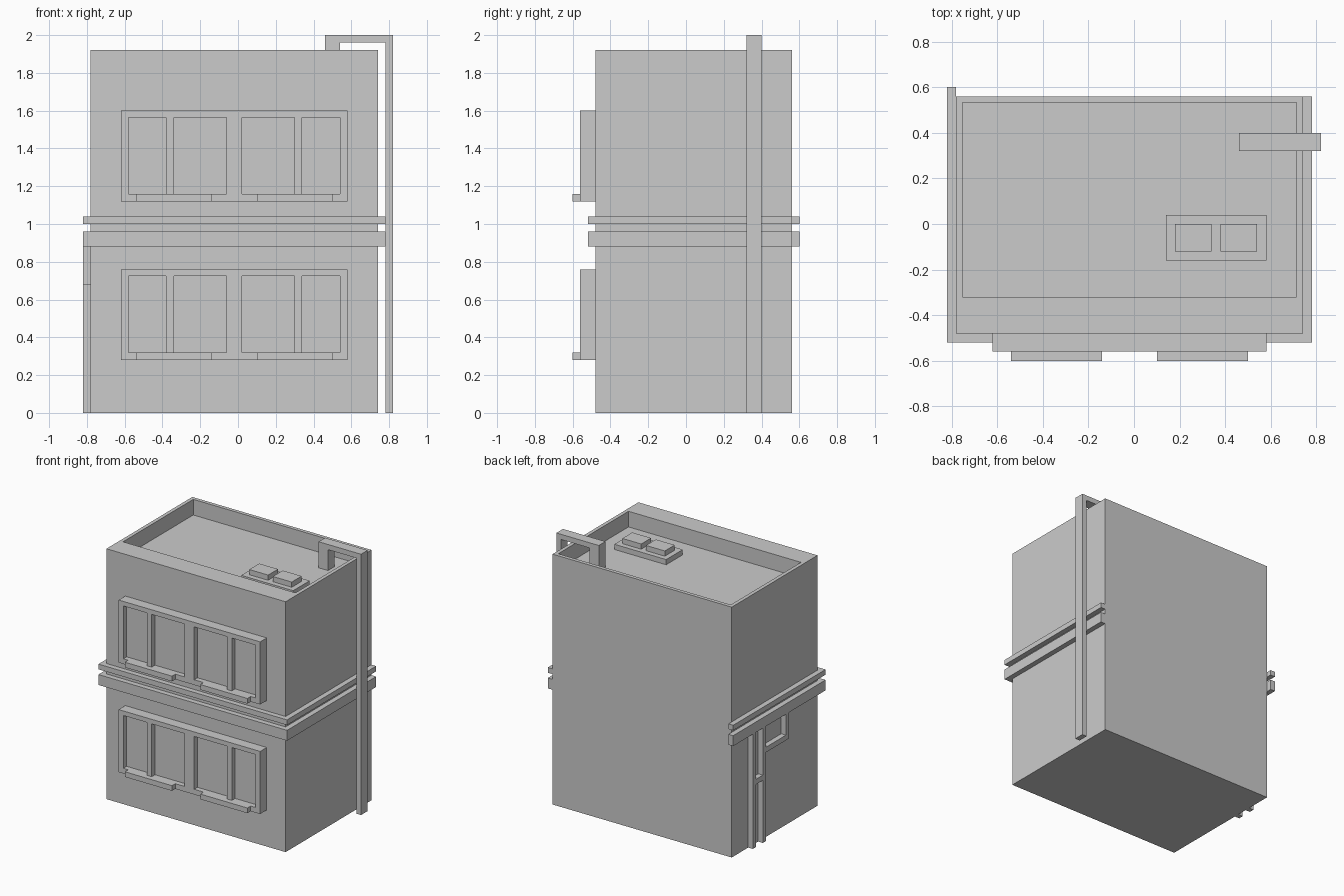
import bpy, bmesh
from mathutils import Vector

if "Cube" in bpy.data.objects:
    bpy.data.objects.remove(bpy.data.objects["Cube"])


def finish(name, bm):
    bmesh.ops.recalc_face_normals(bm, faces=bm.faces)
    mesh = bpy.data.meshes.new(name)
    bm.to_mesh(mesh)
    bm.free()
    obj = bpy.data.objects.new(name, mesh)
    bpy.context.collection.objects.link(obj)
    return obj


def box_bm(x, y, z):
    bm = bmesh.new()
    bmesh.ops.create_cube(bm, size=1)
    for v in bm.verts:
        v.co = Vector([r[0] if c < 0 else r[1] for c, r in zip(v.co, (x, y, z))])
    return bm


def box(name, x, y, z):
    return finish(name, box_bm(x, y, z))


def extrude(name, points, offset):
    bm = bmesh.new()
    face = bm.faces.new([bm.verts.new(p) for p in points])
    new = bmesh.ops.extrude_face_region(bm, geom=[face], use_keep_orig=True)["geom"]
    bmesh.ops.translate(bm, vec=offset, verts=[g for g in new if isinstance(g, bmesh.types.BMVert)])
    return finish(name, bm)


def window_panel(name, z0):
    """Projecting panel with four recessed panes in its front face."""
    panes = [(-0.58, -0.38), (-0.34, -0.06), (0.02, 0.30), (0.34, 0.54)]
    bottom, top = z0 + 0.04, z0 + 0.445
    bm = box_bm((-0.62, 0.58), (-0.56, -0.48), (z0, z0 + 0.48))
    cuts = [((x, 0, 0), (1, 0, 0)) for pane in panes for x in pane]
    cuts += [((0, 0, z), (0, 0, 1)) for z in (bottom, top)]
    for co, no in cuts:
        bmesh.ops.bisect_plane(bm, geom=bm.verts[:] + bm.edges[:] + bm.faces[:],
                               plane_co=co, plane_no=no)
    bm.normal_update()
    cells = []
    for f in bm.faces:
        c = f.calc_center_median()
        if c.y < -0.559 and bottom < c.z < top and any(a < c.x < b for a, b in panes):
            cells.append(f)
    new = bmesh.ops.extrude_discrete_faces(bm, faces=cells)["faces"]
    bmesh.ops.translate(bm, vec=(0, 0.04, 0), verts=[v for f in new for v in f.verts])
    bmesh.ops.dissolve_limit(bm, angle_limit=0.01, verts=bm.verts[:], edges=bm.edges[:])
    return finish(name, bm)


# Building body with sunken roof and a wide front parapet
bm = box_bm((-0.78, 0.74), (-0.48, 0.56), (0, 1.92))
bm.normal_update()
roof = max(bm.faces, key=lambda f: f.calc_center_median().z)
bmesh.ops.inset_individual(bm, faces=[roof], thickness=0.04)
for v in roof.verts:
    if v.co.y < 0:
        v.co.y = -0.32
floor = bmesh.ops.extrude_discrete_faces(bm, faces=[roof])["faces"][0]
bmesh.ops.translate(bm, vec=(0, 0, -0.12), verts=floor.verts[:])
finish("building_body", bm)

# Ledges wrapping the left, front and right walls
ledge = [(-0.82, 0.60), (-0.82, -0.52), (0.78, -0.52), (0.78, 0.56),
         (0.74, 0.56), (0.74, -0.48), (-0.78, -0.48), (-0.78, 0.60)]
for name, z, h in (("lower_ledge", 0.88, 0.08), ("upper_ledge", 1.00, 0.04)):
    extrude(name, [(x, y, z) for x, y in ledge], (0, 0, h))

# Window panels and sills on both floors
for level, z in (("lower", 0.28), ("upper", 1.12)):
    window_panel(level + "_window_panel", z)
    for side, x in (("left", -0.54), ("right", 0.10)):
        box(f"{level}_{side}_sill", (x, x + 0.40), (-0.60, -0.56), (z, z + 0.04))

# Drainpipe bent over the parapet
pipe = [(0.82, 0), (0.82, 2.0), (0.46, 2.0), (0.46, 1.80),
        (0.54, 1.80), (0.54, 1.96), (0.78, 1.96), (0.78, 0)]
extrude("drainpipe", [(x, 0.32, z) for x, z in pipe], (0, 0.08, 0))

# Frames on the left wall: two posts with a crossbar, and a small window
wall = (-0.82, -0.78)
box("rear_post", wall, (0.32, 0.36), (0, 0.88))
box("front_post", wall, (0.20, 0.24), (0, 0.88))
box("post_crossbar", wall, (0.24, 0.32), (0.48, 0.52))
box("side_window_bottom", wall, (-0.08, 0.20), (0.68, 0.72))
box("side_window_edge", wall, (-0.08, -0.04), (0.72, 0.88))

# Rooftop unit
box("roof_unit_base", (0.14, 0.58), (-0.16, 0.04), (1.80, 1.84))
for side, x in (("left", 0.18), ("right", 0.38)):
    box(f"roof_unit_{side}", (x, x + 0.16), (-0.12, 0.0), (1.84, 1.88))
